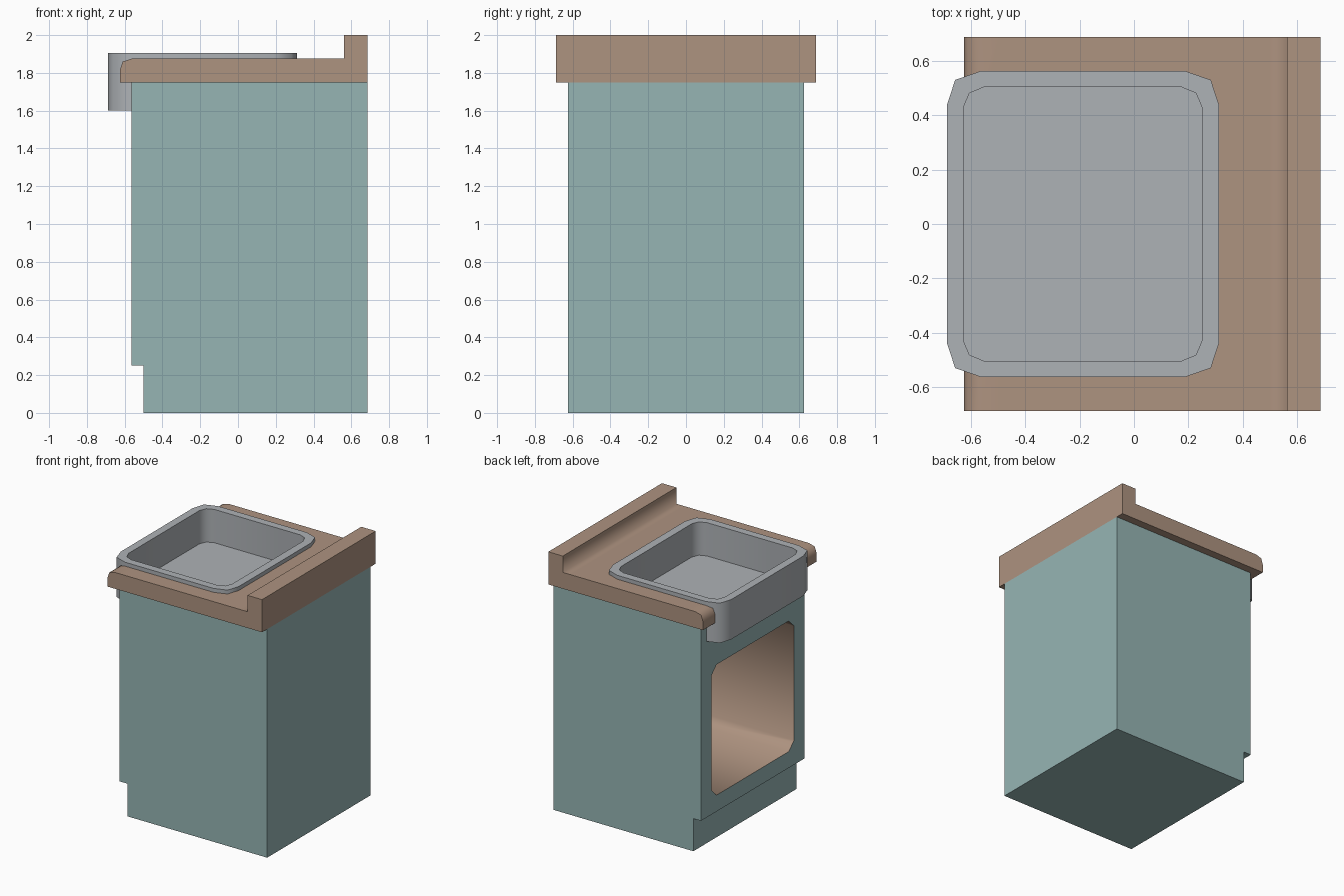
import bpy, bmesh, math
from mathutils import Vector

cube = bpy.data.objects.get("Cube")
if cube:
    bpy.data.objects.remove(cube, do_unlink=True)


def material(name, rgb):
    linear = [((c / 255 + 0.055) / 1.055) ** 2.4 for c in rgb] + [1]
    mat = bpy.data.materials.new(name)
    mat.use_nodes = True
    mat.diffuse_color = linear
    mat.node_tree.nodes["Principled BSDF"].inputs["Base Color"].default_value = linear
    return mat


teal = material("teal paint", (150, 181, 180))
wood = material("brown wood", (174, 147, 128))
steel = material("grey steel", (174, 178, 182))


def rounded(x0, x1, y0, y1, corner):
    """Counter-clockwise rectangle whose corners follow the given inset points."""
    pts = []
    for i, (x, y, sx, sy) in enumerate([(x1, y1, -1, -1), (x0, y1, 1, -1),
                                        (x0, y0, 1, 1), (x1, y0, -1, 1)]):
        pts += [(x + sx * a, y + sy * b) for a, b in (corner if i % 2 == 0 else corner[::-1])]
    return pts


def loft(name, rings, mats):
    """Closed solid through a chain of matching rings, capped at both ends."""
    bm = bmesh.new()
    loops = [[bm.verts.new(p) for p in ring] for ring in rings]
    for a, b in zip(loops, loops[1:]):
        for i in range(len(a)):
            j = (i + 1) % len(a)
            bm.faces.new((a[i], a[j], b[j], b[i]))
    bm.faces.new(loops[0][::-1])
    bm.faces.new(loops[-1])
    bmesh.ops.recalc_face_normals(bm, faces=bm.faces)
    mesh = bpy.data.meshes.new(name)
    bm.to_mesh(mesh)
    bm.free()
    obj = bpy.data.objects.new(name, mesh)
    bpy.context.collection.objects.link(obj)
    for mat in mats:
        mesh.materials.append(mat)
    return obj


def along_y(pts, half):
    return [[(x, y, z) for x, z in pts] for y in (-half, half)]


def activate(obj):
    bpy.ops.object.select_all(action='DESELECT')
    obj.select_set(True)
    bpy.context.view_layer.objects.active = obj


def cut(obj, cutter):
    mod = obj.modifiers.new("cut", 'BOOLEAN')
    mod.operation, mod.solver, mod.object = 'DIFFERENCE', 'EXACT', cutter
    activate(obj)
    bpy.ops.object.modifier_apply(modifier=mod.name)


def smooth(obj, degrees):
    activate(obj)
    bpy.ops.object.shade_smooth_by_angle(angle=math.radians(degrees))


# Cabinet with a toe kick along its open side
cabinet = loft("cabinet", along_y([(-0.5, 0), (0.685, 0), (0.685, 1.75), (-0.565, 1.75),
                                   (-0.565, 0.25), (-0.5, 0.25)], 0.625), [teal, wood])

# Worktop with a rounded nose and a raised back ledge
worktop = loft("worktop", along_y([(-0.625, 1.75), (0.685, 1.75), (0.685, 2), (0.5625, 2),
                                   (0.5625, 1.875), (0.5, 1.875), (-0.5, 1.875), (-0.5625, 1.875),
                                   (-0.61, 1.86), (-0.625, 1.815)], 0.6875), [wood])

# Basin: outer wall, rim, inner wall and floor
outer_corner = [(0, 0.125), (0.03, 0.033), (0.125, 0)]
inner_corner = [(0, 0.075), (0.022, 0.022), (0.075, 0)]
outer = rounded(-0.6875, 0.3125, -0.5625, 0.5625, outer_corner)
inner = rounded(-0.627, 0.25, -0.503, 0.503, inner_corner)
basin = loft("basin", [[(x, y, z) for x, y in ring] for ring, z in
                       [(outer, 1.6), (outer, 1.905), (inner, 1.905), (inner, 1.65)]], [steel])
smooth(basin, 55)

# Recess for the basin, hidden inside its walls
middle = rounded(-0.66, 0.28, -0.53, 0.53, outer_corner)
basin_cutter = loft("basin_cutter", [[(x, y, z) for x, y in middle] for z in (1.63, 2.2)], [])
cut(worktop, basin_cutter)
cut(cabinet, basin_cutter)

# Open storage compartment lined with wood
opening = rounded(-0.5, 0.5, 0.375, 1.375, [(0, 0.0625), (0.0625, 0)])
opening_cutter = loft("opening_cutter", [[(x, y, z) for y, z in opening] for x in (-0.8, 0.6)], [])
cut(cabinet, opening_cutter)
for face in cabinet.data.polygons:
    c = face.center
    inside = -0.55 < c.x < 0.65 and abs(c.y) < 0.51 and 0.37 < c.z < 1.38
    face.material_index = 1 if inside else 0
smooth(cabinet, 55)

for helper in (basin_cutter, opening_cutter):
    bpy.data.objects.remove(helper, do_unlink=True)

# Worktop shading: soft nose and soft cove at the foot of the ledge
smooth(worktop, 55)
bm = bmesh.new()
bm.from_mesh(worktop.data)
cove = Vector((0.5625, 1.875))
for edge in bm.edges:
    if all((Vector((v.co.x, v.co.z)) - cove).length < 0.002 for v in edge.verts):
        edge.smooth = True
bm.to_mesh(worktop.data)
bm.free()
